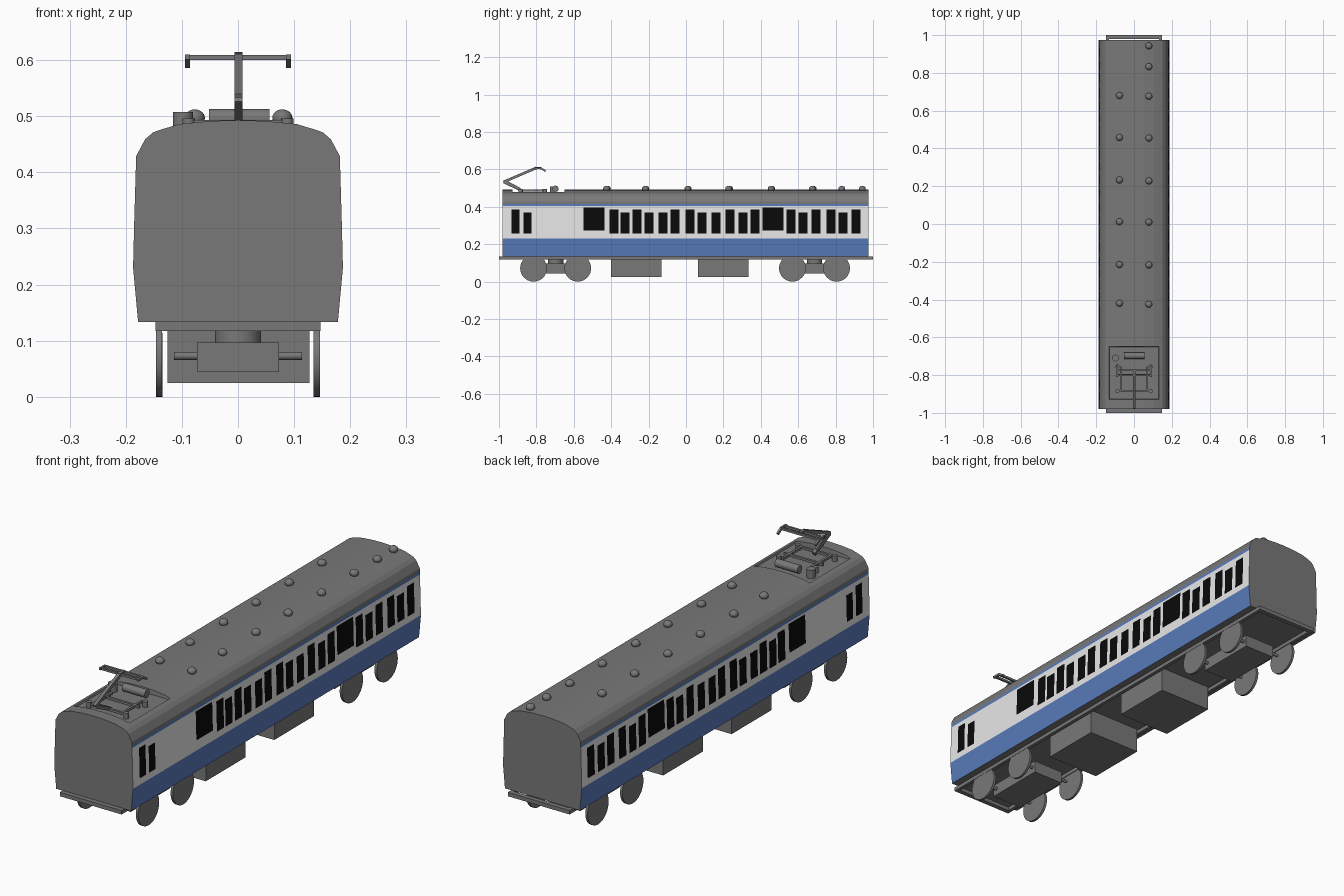
import bpy, bmesh, math
from mathutils import Vector

if "Cube" in bpy.data.objects:
    bpy.data.objects.remove(bpy.data.objects["Cube"])


def material(name, rgb):
    m = bpy.data.materials.new(name)
    m.diffuse_color = (*rgb, 1)
    m.use_nodes = True
    m.node_tree.nodes["Principled BSDF"].inputs["Base Color"].default_value = m.diffuse_color
    return m


GREY = material("grey paint", (0.19, 0.19, 0.19))
WHITE = material("white paint", (0.83, 0.83, 0.83))
BLUE = material("blue paint", (0.10, 0.20, 0.50))
BLACK = material("black glass", (0.003, 0.003, 0.003))


def finish(ob, name, smooth=False):
    ob.name = name
    ob.data.materials.append(GREY)
    if smooth:
        bpy.ops.object.shade_smooth_by_angle(angle=math.radians(35))
    return ob


def box(name, x0, x1, y0, y1, z0, z1):
    bpy.ops.mesh.primitive_cube_add(size=1, location=((x0 + x1) / 2, (y0 + y1) / 2, (z0 + z1) / 2))
    ob = bpy.context.object
    ob.data.transform(ob.matrix_basis.Diagonal((x1 - x0, y1 - y0, z1 - z0, 1)))
    return finish(ob, name)


def rod(name, a, b, r, sides=32):
    a, b = Vector(a), Vector(b)
    d = b - a
    bpy.ops.mesh.primitive_cylinder_add(vertices=sides, radius=r, depth=d.length, location=(a + b) / 2)
    ob = bpy.context.object
    ob.rotation_euler = d.to_track_quat('Z', 'Y').to_euler()
    return finish(ob, name, sides > 8)


def beam(name, a, b, w):
    # square bar between two points, sides kept parallel to the axes
    ob = rod(name, a, b, w * 0.7071, 4)
    ob.data.transform(ob.matrix_basis.Rotation(math.pi / 4, 4, 'Z'))
    return ob


# ---- car body: one cross-section swept through y cuts, coloured by position
Y0, Y1 = -0.98, 0.975
WIN_Z = {"tall": (0.257, 0.386), "short": (0.257, 0.37), "large": (0.273, 0.396)}
windows = [(-0.933, -0.890, "tall"), (-0.869, -0.826, "short"),
           (-0.548, -0.436, "large"), (0.409, 0.521, "large")]
for y, kind in [(-0.409, "tall"), (-0.350, "short"), (-0.286, "tall"), (-0.222, "short"),
                (-0.147, "short"), (-0.083, "tall"), (-0.003, "tall"), (0.062, "short"),
                (0.136, "short"), (0.211, "tall"), (0.281, "short"), (0.345, "tall"),
                (0.537, "tall"), (0.602, "short"), (0.671, "tall"), (0.751, "tall"),
                (0.816, "short"), (0.885, "tall")]:
    windows.append((y, y + 0.048, kind))

SIDE = [(0.178, 0.133), (0.187, 0.23), (0.185, 0.31), (0.1815, 0.429)]
ROOF = [(0.1655, 0.459), (0.151, 0.4715), (0.132, 0.478), (0.129, 0.4787),
        (0.105, 0.486), (0.05, 0.4915), (0, 0.493)]


def half_width(z):
    for (xa, za), (xb, zb) in zip(SIDE, SIDE[1:]):
        if z <= zb:
            return xa + (xb - xa) * (z - za) / (zb - za)
    return SIDE[-1][0]


levels = sorted({z for _, z in SIDE} | {z for r in WIN_Z.values() for z in r} | {0.404, 0.416})
half = [(half_width(z), z) for z in levels] + ROOF
ring = half + [(-x, z) for x, z in half[-2::-1]]
WELL = (-0.926, -0.651)
cuts = {Y0, Y1, WELL[0] - 0.002, WELL[0], WELL[1], WELL[1] + 0.002}
cuts = sorted(cuts | {y for w in windows for y in w[:2]})

bm = bmesh.new()
loops = []
for y in cuts:
    row = []
    for x, z in ring:
        if abs(x) < 0.131 and WELL[0] <= y <= WELL[1] and z > 0.4:
            z = 0.472                      # sunken roof well
        row.append(bm.verts.new((x, y, z)))
    loops.append(row)
n = len(ring)
for a, b in zip(loops, loops[1:]):
    for i in range(n):
        j = (i + 1) % n
        f = bm.faces.new((a[i], a[j], b[j], b[i]))
        c = f.calc_center_median()
        if abs(c.x) < 0.17 or c.z > 0.416:
            continue
        f.material_index = 2 if c.z < 0.23 or c.z > 0.404 else 1
        for wa, wb, kind in windows:
            lo, hi = WIN_Z[kind]
            if wa < c.y < wb and lo < c.z < hi:
                f.material_index = 3
bm.faces.new(loops[0])
bm.faces.new(loops[-1])
bmesh.ops.recalc_face_normals(bm, faces=bm.faces[:])
mesh = bpy.data.meshes.new("car_body")
bm.to_mesh(mesh)
bm.free()
for m in (GREY, WHITE, BLUE, BLACK):
    mesh.materials.append(m)
bpy.context.collection.objects.link(bpy.data.objects.new("car_body", mesh))

# ---- roof vents
for x, ys in ((-0.077, (-0.42, -0.215, 0.012, 0.233, 0.458, 0.68)),
              (0.079, (-0.425, -0.217, 0.01, 0.228, 0.455, 0.676, 0.833, 0.943))):
    for y in ys:
        bpy.ops.mesh.primitive_uv_sphere_add(segments=20, ring_count=12, radius=0.018, location=(x, y, 0.497))
        vent = bpy.context.object
        vent.scale.z = 0.85
        finish(vent, "roof_vent", True)

# ---- underframe rim
for s in (-1, 1):
    xs = sorted((s * 0.132, s * 0.147))
    box("underframe_side", *xs, -1, 1, 0.117, 0.134)
    ys = sorted((s * 0.98, s * 1.0))
    box("underframe_end", -0.147, 0.147, *ys, 0.117, 0.134)

# ---- equipment boxes
for y in (-0.40, 0.065):
    box("equipment_box", -0.126, 0.127, y, y + 0.27, 0.025, 0.135)

# ---- bogies with axles and wheels
for yc in (-0.697, 0.687):
    box("bogie_frame", -0.073, 0.073, yc - 0.135, yc + 0.135, 0.044, 0.097)
    rod("bogie_pivot", (0, yc, 0.095), (0, yc, 0.135), 0.041)
    for dy in (-0.118, 0.118):
        y = yc + dy
        rod("axle", (-0.114, y, 0.073), (0.114, y, 0.073), 0.007, 16)
        for s in (-1, 1):
            rod("wheel", (s * 0.135, y, 0.0715), (s * 0.146, y, 0.0715), 0.0715, 40)

# ---- roof well equipment
rod("air_tank", (-0.052, -0.698, 0.496), (0.056, -0.698, 0.496), 0.017, 24)
rod("roof_cap", (-0.098, -0.71, 0.47), (-0.098, -0.71, 0.508), 0.018, 24)
for s in (-1, 1):
    beam("base_side_bar", (s * 0.07, -0.89, 0.488), (s * 0.07, -0.755, 0.488), 0.010)
    for y in (-0.885, -0.755):
        rod("insulator", (s * 0.088, y, 0.47), (s * 0.088, y, 0.496), 0.011, 16)
for y in (-0.885, -0.80):
    beam("base_cross_bar", (-0.092, y, 0.488), (0.092, y, 0.488), 0.010)

# ---- pantograph
knee = (0.001, -0.975, 0.533)
beam("lower_arm", (0.001, -0.87, 0.483), knee, 0.014)
beam("upper_arm", knee, (0.001, -0.80, 0.608), 0.014)
beam("guide_rod", (0.001, -0.885, 0.497), (0.001, -0.965, 0.54), 0.006)
beam("head_arm", (0.001, -0.81, 0.607), (0.001, -0.775, 0.607), 0.012)
for y in (-0.80, -0.775):
    beam("contact_strip", (-0.093, y, 0.605), (0.093, y, 0.605), 0.009)
for s in (-1, 1):
    beam("head_end_bar", (s * 0.09, -0.81, 0.606), (s * 0.09, -0.773, 0.606), 0.009)
    beam("head_horn", (s * 0.09, -0.775, 0.606), (s * 0.09, -0.75, 0.59), 0.009)
